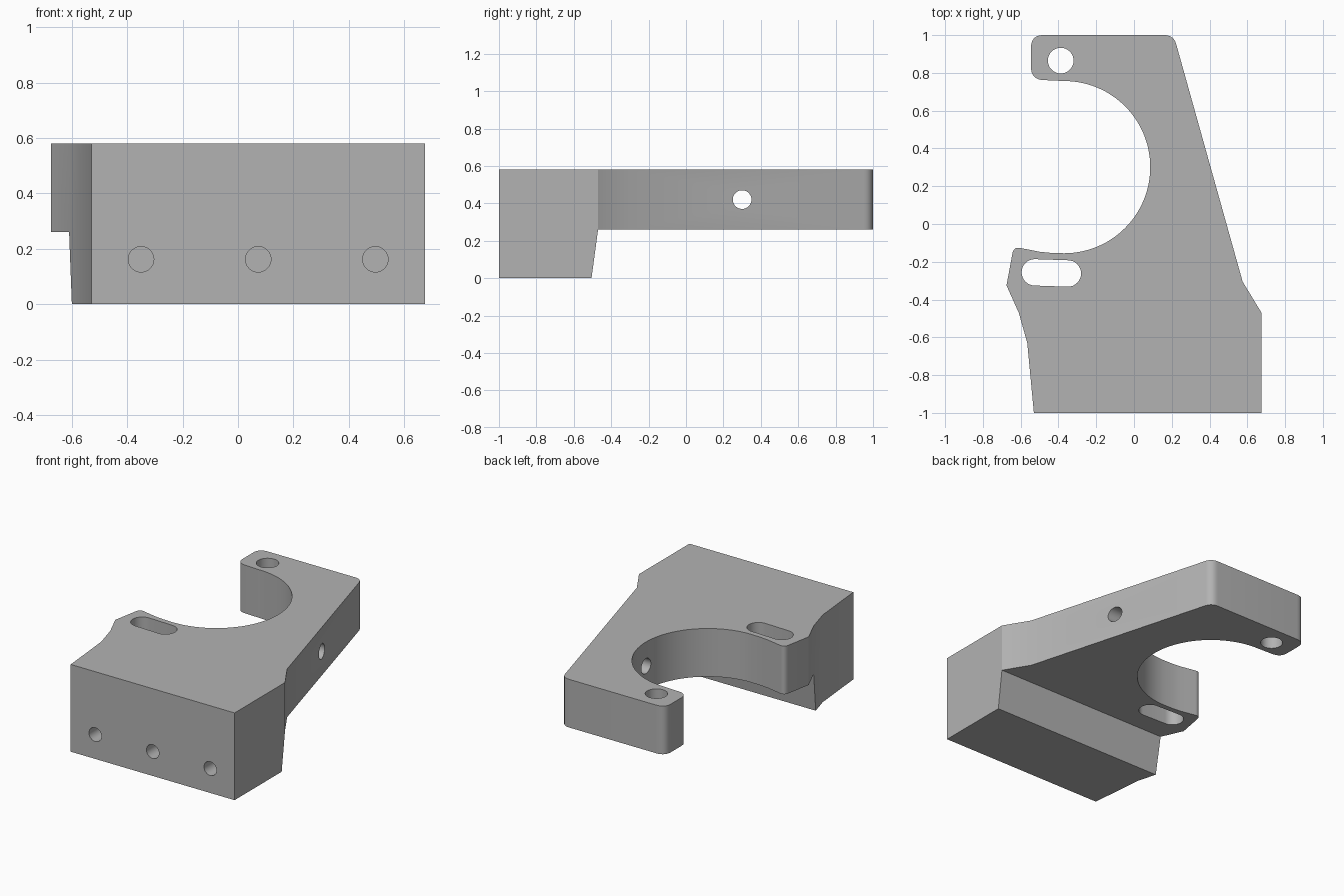
import bpy
import bmesh
from math import cos, sin, pi, radians
from mathutils import Vector

cube = bpy.data.objects.get("Cube")
if cube:
    bpy.data.objects.remove(cube, do_unlink=True)

HEIGHT = 0.58
PLATE_Z = 0.26

grey = bpy.data.materials.new("machined_grey")
grey.use_nodes = True
grey.diffuse_color = (0.45, 0.45, 0.45, 1)
grey.node_tree.nodes["Principled BSDF"].inputs["Base Color"].default_value = grey.diffuse_color


def arc(cx, cy, r, a0, a1, n):
    """Points on an arc, angles in degrees."""
    angles = [radians(a0 + (a1 - a0) * i / n) for i in range(n + 1)]
    return [(cx + r * cos(a), cy + r * sin(a)) for a in angles]


def fillet(before, corner, after, size, n=8):
    """Rounded corner, starting and ending `size` away from the corner."""
    c = Vector(corner)
    p = c + (Vector(before) - c).normalized() * size
    q = c + (Vector(after) - c).normalized() * size
    ts = [i / n for i in range(n + 1)]
    return [tuple(p * (1 - t) ** 2 + c * 2 * t * (1 - t) + q * t * t) for t in ts]


def prism(name, points, to_3d, offset):
    """Extrude a closed 2D profile along the offset vector."""
    bm = bmesh.new()
    face = bm.faces.new([bm.verts.new(to_3d(*p)) for p in points])
    moved = bmesh.ops.extrude_face_region(bm, geom=[face])["geom"]
    verts = [v for v in moved if isinstance(v, bmesh.types.BMVert)]
    bmesh.ops.translate(bm, verts=verts, vec=offset)
    bmesh.ops.recalc_face_normals(bm, faces=bm.faces)
    mesh = bpy.data.meshes.new(name)
    bm.to_mesh(mesh)
    bm.free()
    mesh.materials.append(grey)
    obj = bpy.data.objects.new(name, mesh)
    bpy.context.collection.objects.link(obj)
    return obj


def cut(target, cutter):
    """Subtract the cutter from the target, then discard it."""
    cutter.hide_render = True
    mod = target.modifiers.new("cut", "BOOLEAN")
    mod.operation = "DIFFERENCE"
    mod.solver = "EXACT"
    mod.object = cutter
    bpy.context.view_layer.objects.active = target
    bpy.ops.object.modifier_apply(modifier=mod.name)
    bpy.data.objects.remove(cutter, do_unlink=True)


# Plan outline: mounting block, tapering arm, open round bore and clamp lip
arm_base, arm_tip = (0.575, -0.305), (0.21, 1)
top_left, hook_end = (-0.545, 1), (-0.545, 0.765)
lip_side, lip_tip = (-0.675, -0.325), (-0.637, -0.12)
bore_end = (-0.5, -0.147)
outline = [(-0.53, -1), (0.675, -1), (0.675, -0.47), arm_base]
outline += fillet(arm_base, arm_tip, top_left, 0.05)
outline += fillet(arm_tip, top_left, hook_end, 0.065)
outline += fillet(top_left, hook_end, (-0.37, 0.757), 0.065)
outline += arc(-0.37, 0.301, 0.456, 90, -90, 56)
outline += [(-0.44, -0.153), bore_end]
outline += fillet(bore_end, lip_tip, lip_side, 0.035)
outline += [lip_side, (-0.61, -0.47), (-0.565, -0.63)]
bracket = prism("bracket_body", outline, lambda x, y: (x, y, 0), (0, 0, HEIGHT))

# Underside relief with a sloped back wall on the block
relief = [(-0.512, -0.05), (-0.47, PLATE_Z), (1.2, PLATE_Z), (1.2, -0.05)]
cut(bracket, prism("underside_relief", relief, lambda y, z: (-1, y, z), (2, 0, 0)))

# Vertical hole in the hook and slot in the lip
hook_hole = arc(-0.388, 0.865, 0.068, 0, 350, 35)
slot = arc(-0.35, -0.262, 0.07, -90, 90, 16) + arc(-0.525, -0.256, 0.07, 90, 270, 16)
for name, shape in (("hook_hole", hook_hole), ("lip_slot", slot)):
    cut(bracket, prism(name, shape, lambda x, y: (x, y, -0.1), (0, 0, 1)))

# Blind holes in the front face
for x in (-0.35, 0.073, 0.496):
    hole = arc(x, 0.162, 0.046, 0, 350, 35)
    cut(bracket, prism("front_hole", hole, lambda u, z: (u, -1.1, z), (0, 0.4, 0)))

# Cross hole from the sloping side into the bore
side_hole = arc(0.3, 0.42, 0.05, 0, 350, 35)
cut(bracket, prism("side_hole", side_hole, lambda y, z: (-0.1, y, z), (1, 0, 0)))

bpy.ops.object.select_all(action="DESELECT")
bracket.select_set(True)
bpy.context.view_layer.objects.active = bracket
bpy.ops.object.shade_smooth_by_angle(angle=radians(25))
